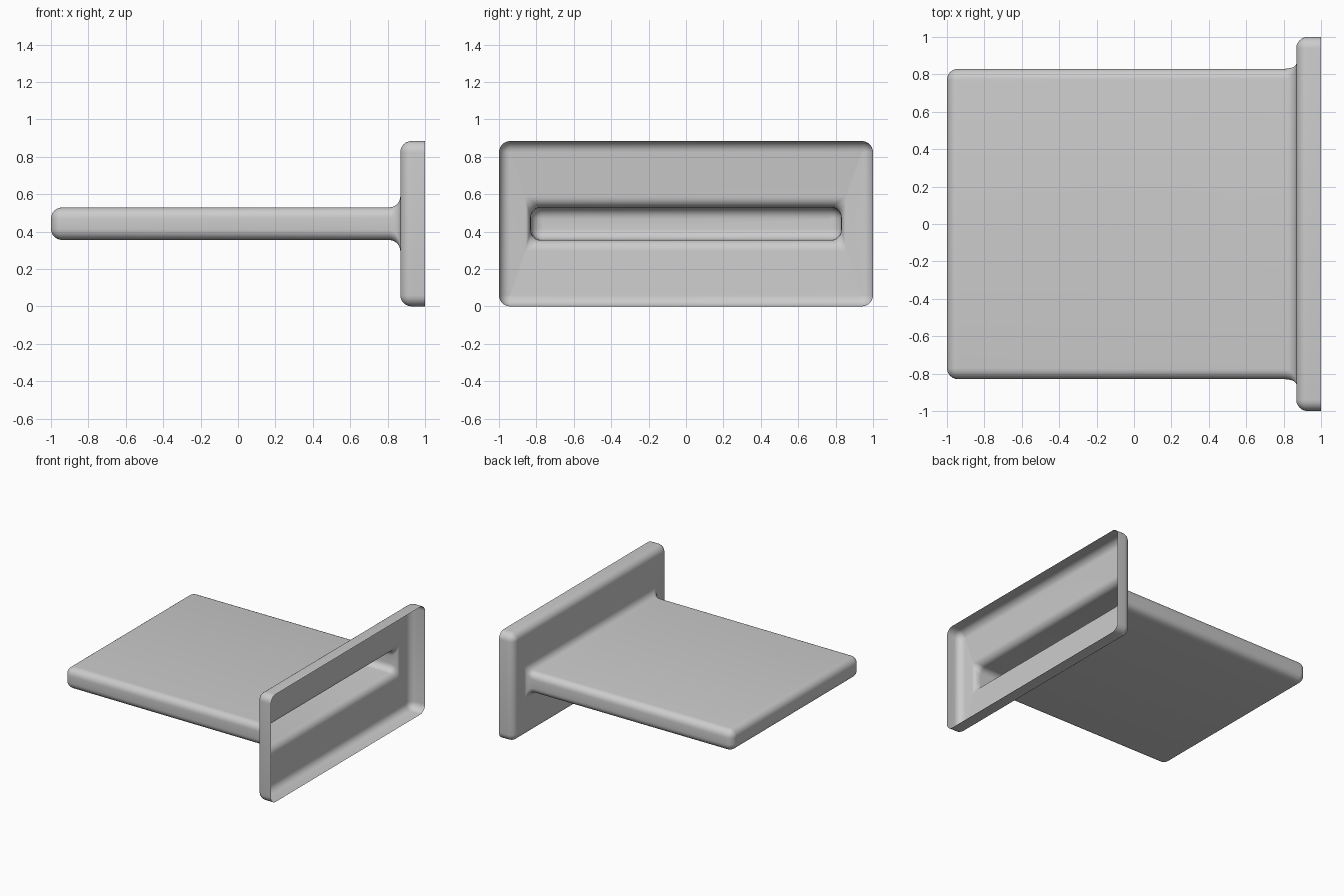
import bpy, bmesh
from math import sin, cos, pi

if "Cube" in bpy.data.objects:
    bpy.data.objects.remove(bpy.data.objects["Cube"])

CZ = 0.442      # height of the centre line
R = 0.06        # edge rounding
N = 6           # segments per rounding


def ring(bm, x, hy, hz, r):
    """Rounded rectangle across the x axis."""
    verts = []
    for k, (sy, sz) in enumerate([(1, 1), (-1, 1), (-1, -1), (1, -1)]):
        for i in range(N + 1):
            a = (k + i / N) * pi / 2
            verts.append(bm.verts.new((x, sy * (hy - r) + r * cos(a),
                                       CZ + sz * (hz - r) + r * sin(a))))
    return verts


def rounded_edge(x_face, hy, hz, outward):
    """Sections rolling a side wall over onto a flat face at x_face."""
    out = []
    for i in range(N + 1):
        t = i / N * pi / 2
        inset = R * (1 - cos(t))
        out.append((x_face + R * (1 - sin(t)), hy - inset, hz - inset,
                    max(R - inset, 0.002)))
    return out if outward else out[::-1]


# Flange wall, open at the back, rolling over to the plate
sections = [(1.0, 1.0, CZ, R)] + rounded_edge(0.868, 1.0, CZ, True)

# Concave flare from the plate into the hollow tongue
for i in range(N + 1):
    t = i / N * pi / 2
    f = 1 - sin(t)
    sections.append((0.868 - 0.06 * (1 - cos(t)), 0.83 + 0.028 * f,
                     0.087 + 0.06 * f, 0.004 + 0.05 * (1 - f)))

# Tongue with rounded tip
sections += rounded_edge(-1.0, 0.83, 0.087, True)

bm = bmesh.new()
rings = [ring(bm, *s) for s in sections]
for a, b in zip(rings, rings[1:]):
    n = len(a)
    for i in range(n):
        j = (i + 1) % n
        bm.faces.new((a[i], b[i], b[j], a[j]))
bm.faces.new(rings[-1][::-1])

mesh = bpy.data.meshes.new("flanged_tongue")
bm.to_mesh(mesh)
bm.free()
obj = bpy.data.objects.new("flanged_tongue", mesh)
bpy.context.collection.objects.link(obj)
mesh.shade_smooth()
